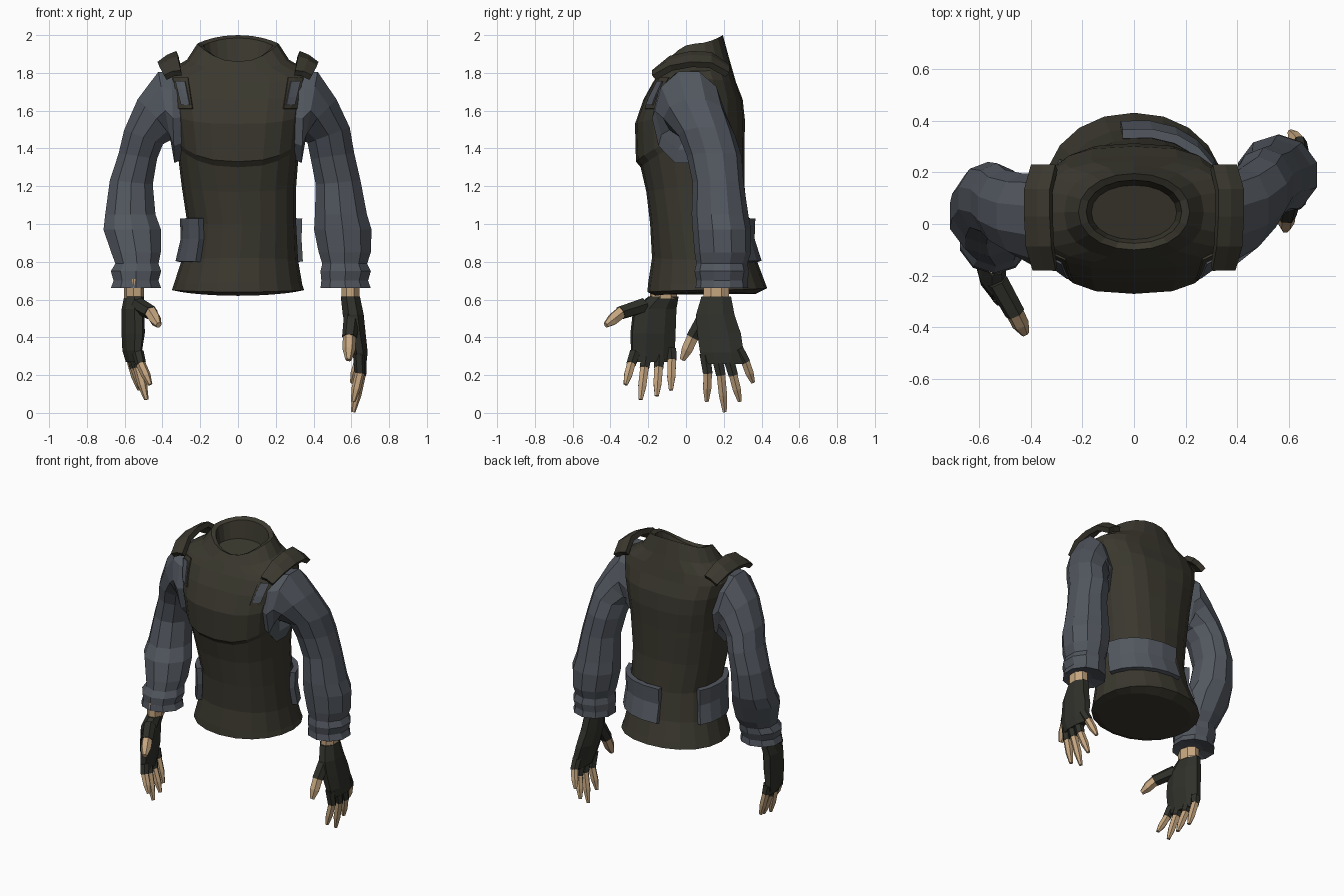
import bpy, bmesh, math
from mathutils import Vector
from mathutils.bvhtree import BVHTree

if "Cube" in bpy.data.objects:
    bpy.data.objects.remove(bpy.data.objects["Cube"])


def material(name, col):
    m = bpy.data.materials.new(name)
    m.diffuse_color = (*col, 1)
    m.use_nodes = True
    m.node_tree.nodes["Principled BSDF"].inputs["Base Color"].default_value = m.diffuse_color
    return m


VEST = material("dark olive", (0.042, 0.039, 0.027))
SLEEVE = material("slate grey", (0.084, 0.095, 0.114))
GLOVE = material("charcoal glove", (0.030, 0.030, 0.024))
SKIN = material("skin", (0.56, 0.38, 0.215))


def finish(name, bm, mats):
    bmesh.ops.recalc_face_normals(bm, faces=bm.faces)
    me = bpy.data.meshes.new(name)
    bm.to_mesh(me)
    bm.free()
    for m in mats:
        me.materials.append(m)
    ob = bpy.data.objects.new(name, me)
    bpy.context.collection.objects.link(ob)
    return ob


def loft(name, rings, mats, split=None):
    """Skin a list of rings; faces after segment 'split' take the second material."""
    bm = bmesh.new()
    rows = [[bm.verts.new(p) for p in r] for r in rings]
    n = len(rows[0])
    for k, (a, b) in enumerate(zip(rows, rows[1:])):
        for i in range(n):
            f = bm.faces.new((a[i], a[(i + 1) % n], b[(i + 1) % n], b[i]))
            f.material_index = int(split is not None and k >= split)
    bm.faces.new(rows[0])
    bm.faces.new(rows[-1]).material_index = int(split is not None)
    return finish(name, bm, mats)


def ring(c, u, v, r1, r2, n):
    return [Vector(c) + Vector(u) * r1 * math.cos(a) + Vector(v) * r2 * math.sin(a)
            for a in (math.tau * (i + 0.5) / n for i in range(n))]


def slab(name, grid, mat, thick):
    """Thin plate from a grid of points."""
    bm = bmesh.new()
    rows = [[bm.verts.new(p) for p in r] for r in grid]
    for a, b in zip(rows, rows[1:]):
        for i in range(len(a) - 1):
            bm.faces.new((a[i], a[i + 1], b[i + 1], b[i]))
    ob = finish(name, bm, [mat])
    mod = ob.modifiers.new("thickness", "SOLIDIFY")
    mod.thickness = thick
    mod.offset = 0
    return ob


# Vest rows: z front, z side, z back, x centre, half width, y front, y back, squareness
ROWS = [
    (.62, .64, .63, 0, .30, -.16, .37, .95),
    (.64, .65, .66, 0, .35, -.205, .43, .95),
    (.69, .68, .70, 0, .34, -.20, .415, .95),
    (.82, .81, .82, .01, .308, -.18, .37, .95),
    (1.0, 1.0, 1.0, .02, .288, -.19, .33, .9),
    (1.17, 1.2, 1.2, .005, .303, -.21, .31, .85),
    (1.30, 1.42, 1.38, 0, .325, -.24, .31, .8),
    (1.33, 1.45, 1.42, 0, .33, -.265, .31, .78),
    (1.53, 1.58, 1.55, 0, .345, -.27, .312, .72),
    (1.66, 1.68, 1.66, 0, .365, -.225, .30, .7),
    (1.75, 1.77, 1.75, 0, .385, -.175, .265, .7),
    (1.78, 1.81, 1.82, 0, .37, -.155, .245, .75),
    (1.81, 1.87, 1.89, 0, .27, -.135, .225, .85),
    (1.86, 1.955, 2.0, 0, .215, -.10, .195, .95),
    (1.85, 1.945, 1.985, 0, .185, -.075, .17, .95),
    (1.80, 1.84, 1.86, 0, .165, -.06, .15, .95),
]


def vest_point(row, a, grow=0.0, z=None):
    zf, zs, zb, cx, rx, yf, yb, p = row
    c, s = math.cos(a), math.sin(a)
    sc = math.copysign(abs(c) ** p, c)
    ss = math.copysign(abs(s) ** p, s)
    if z is None:
        z = zs + ((zb if s > 0 else zf) - zs) * ss * ss
    return Vector((cx + (rx + grow) * sc,
                   (yf + yb) / 2 + ((yb - yf) / 2 + grow) * ss, z))


N = 20
vest = loft("vest", [[vest_point(r, math.tau * i / N) for i in range(N)] for r in ROWS], [VEST])
tree = BVHTree.FromPolygons([v.co for v in vest.data.vertices],
                            [p.vertices[:] for p in vest.data.polygons])

# Hip pouches wrapped round the waist
for name, a0, a1 in (("left_pouch", 150, 228), ("right_pouch", 12, 100)):
    angles = [math.radians(a0 + (a1 - a0) * i / 5) for i in range(6)]
    slab(name, [[vest_point(ROWS[k], a, g, z) for a in angles]
                for k, g, z in ((3, .016, .80), (4, .018, .92), (4, .022, 1.03))],
         SLEEVE, .035)

# Shoulder flaps and chest strap tabs
FLAP = [(-.17, .30, 1.80, .385, 1.775), (-.08, .315, 1.875, .41, 1.825),
        (.03, .32, 1.90, .415, 1.845), (.13, .32, 1.895, .415, 1.84),
        (.22, .30, 1.83, .39, 1.79)]


def chest_plate(name, s, corners, mat, off):
    (ax, az), (bx, bz), (cx, cz), (dx, dz) = corners
    grid = []
    for j in range(4):
        row = []
        for i in range(3):
            u, v = i / 2, j / 3
            x = s * ((ax * (1 - u) + bx * u) * (1 - v) + (dx * (1 - u) + cx * u) * v)
            z = (az * (1 - u) + bz * u) * (1 - v) + (dz * (1 - u) + cz * u) * v
            hit = tree.ray_cast(Vector((x, -2, z)), Vector((0, 1, 0)))[0]
            row.append(Vector((x, (hit.y if hit else -.1) - off, z)))
        grid.append(row)
    slab(name, grid, mat, .008)


for side, s in (("left", -1), ("right", 1)):
    slab(side + "_shoulder_flap",
         [[(s * xi, y, zi), (s * (xi + xo) / 2, y, (zi + zo) / 2 + .008), (s * xo, y, zo)]
          for y, xi, zi, xo, zo in FLAP], VEST, .035)
    chest_plate(side + "_tab_frame", s,
                [(.265, 1.775), (.34, 1.775), (.315, 1.61), (.24, 1.61)], VEST, .008)
    chest_plate(side + "_strap_tab", s,
                [(.28, 1.755), (.33, 1.755), (.30, 1.63), (.255, 1.63)], SLEEVE, .016)

# Sleeves: x, y, z, radius outward, radius in y, tilt
SHOULDER = [(.25, 0, 1.57, .21, .14, 88), (.345, 0, 1.56, .25, .18, 88),
            (.385, .015, 1.60, .22, .18, 80)]
ARMS = {
    "left": (-1, [(.43, .03, 1.56, .15, .165, 45), (.50, .06, 1.46, .115, .15, 20),
                  (.53, .09, 1.36, .108, .145, 8), (.565, .10, 1.22, .12, .14, 5),
                  (.57, .07, 1.05, .14, .15, 0), (.56, .03, .97, .16, .155, 0),
                  (.54, -.01, .85, .138, .145, 0), (.535, -.035, .79, .12, .13, 0),
                  (.54, -.05, .75, .14, .14, 0), (.54, -.06, .70, .125, .13, 0),
                  (.54, -.06, .66, .14, .135, 0), (.545, -.08, .68, .07, .07, 0)]),
    "right": (1, [(.42, .05, 1.56, .15, .17, 45), (.48, .11, 1.47, .125, .15, 20),
                  (.50, .15, 1.36, .122, .145, 8), (.53, .17, 1.22, .125, .135, 5),
                  (.545, .18, 1.05, .145, .15, 0), (.555, .19, .97, .16, .155, 0),
                  (.565, .195, .85, .145, .15, 0), (.565, .19, .79, .125, .135, 0),
                  (.57, .19, .75, .14, .145, 0), (.565, .19, .70, .13, .135, 0),
                  (.57, .19, .66, .14, .14, 0), (.58, .17, .68, .07, .07, 0)]),
}
for side, (s, rings) in ARMS.items():
    loft(side + "_sleeve",
         [ring((s * x, y, z),
               (s * math.cos(math.radians(t)), 0, math.sin(math.radians(t))),
               (0, 1, 0), r1, r2, 10)
          for x, y, z, r1, r2, t in SHOULDER + rings], [SLEEVE])

# Hands: palm rings (x, y, z, half width, half thickness), finger paths (base, glove edge, tip)
HANDS = {
    "left": ((.25, -.97, 0),
             [(-.55, -.12, .615, .085, .05), (-.555, -.165, .55, .122, .055),
              (-.555, -.175, .42, .128, .055), (-.56, -.175, .33, .125, .045),
              (-.555, -.175, .27, .112, .032)],
             {"index": [(-.53, -.27, .32), (-.515, -.29, .26), (-.465, -.32, .15)],
              "middle": [(-.545, -.21, .30), (-.53, -.22, .24), (-.485, -.24, .07)],
              "ring": [(-.56, -.14, .31), (-.545, -.145, .24), (-.49, -.155, .09)],
              "little": [(-.575, -.08, .34), (-.565, -.075, .28), (-.52, -.08, .12)],
              "thumb": [(-.53, -.22, .57), (-.46, -.345, .53), (-.42, -.425, .465)]}),
    "right": ((0, -1, 0),
              [(.595, .16, .615, .085, .055), (.61, .155, .52, .11, .06),
               (.625, .175, .42, .125, .055), (.645, .19, .32, .125, .045),
               (.65, .20, .26, .112, .032)],
              {"index": [(.64, .10, .31), (.645, .115, .21), (.61, .11, .06)],
               "middle": [(.65, .165, .29), (.65, .185, .20), (.61, .205, .005)],
               "ring": [(.65, .225, .29), (.65, .25, .20), (.615, .285, .06)],
               "little": [(.645, .275, .34), (.64, .315, .27), (.605, .355, .16)],
               "thumb": [(.605, .11, .53), (.59, .035, .40), (.585, -.02, .28)]}),
}


def finger(name, path, scale):
    a, b, c = map(Vector, path)
    pts = [(a, .032), (b, .029), (b, .026), (b.lerp(c, .55), .025), (c, .012)]
    d = (c - a).normalized()
    u = d.cross(Vector((1, 0, 0))).normalized()
    v = d.cross(u)
    loft(name, [ring(p, u, v, r * scale, r * scale, 6) for p, r in pts], [GLOVE, SKIN], 2)


for side, (w, palm, fingers) in HANDS.items():
    w = Vector(w).normalized()
    nrm = w.cross(Vector((0, 0, 1)))
    loft(side + "_glove", [ring(p[:3], w, nrm, p[3], p[4], 8) for p in palm], [GLOVE])
    x, y = palm[0][:2]
    loft(side + "_wrist", [ring((x, y, z), w, nrm, .074, .052, 8) for z in (.71, .605)], [SKIN])
    for k, path in fingers.items():
        finger(f"{side}_{k}_finger" if k != "thumb" else side + "_thumb", path,
               1.35 if k == "thumb" else 1.0)
